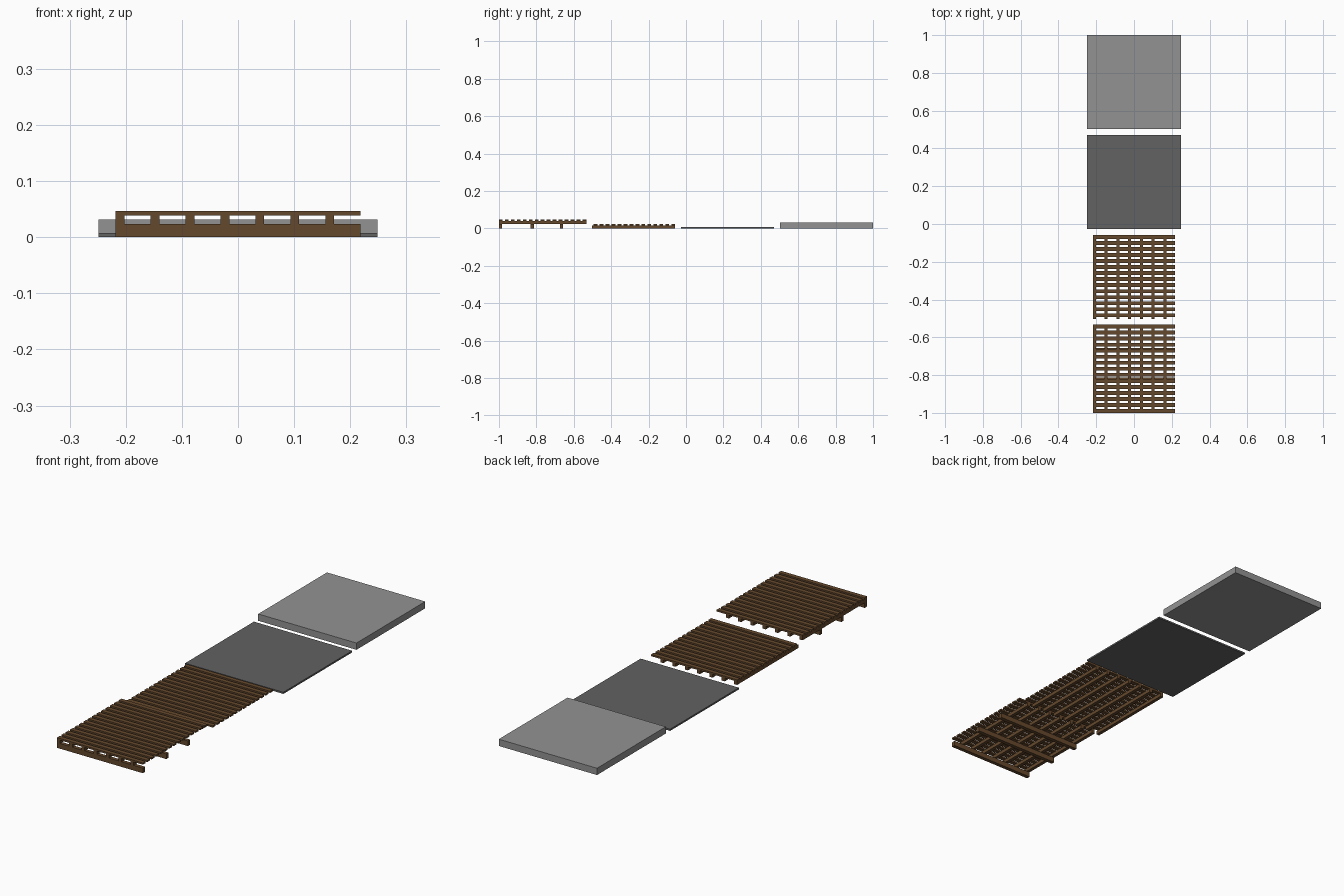
import bpy
import bmesh
from mathutils import Matrix, Vector

cube = bpy.data.objects.get("Cube")
if cube:
    bpy.data.objects.remove(cube, do_unlink=True)

U = 2 / 257               # base module: one board thickness
DECK_X = (-28 * U, 28 * U)
BOARD, PITCH = 2.6 * U, 4.1 * U


def material(name, rgb):
    m = bpy.data.materials.new(name)
    m.use_nodes = True
    color = (*rgb, 1)
    m.diffuse_color = color
    bsdf = m.node_tree.nodes["Principled BSDF"]
    bsdf.inputs["Base Color"].default_value = color
    bsdf.inputs["Roughness"].default_value = 0.8
    return m


wood = material("brown wood", (0.13, 0.066, 0.026))
light_grey = material("light grey", (0.29, 0.29, 0.29))
dark_grey = material("dark grey", (0.122, 0.122, 0.122))


def boxes(name, ranges, mat):
    """One object made of boxes, each given as (x range, y range, z range)."""
    bm = bmesh.new()
    for box in ranges:
        lo, hi = Vector([r[0] for r in box]), Vector([r[1] for r in box])
        bmesh.ops.create_cube(bm, size=1, matrix=Matrix.Translation((lo + hi) / 2)
                              @ Matrix.Diagonal((*(hi - lo), 1)))
    mesh = bpy.data.meshes.new(name)
    bm.to_mesh(mesh)
    bm.free()
    mesh.materials.append(mat)
    obj = bpy.data.objects.new(name, mesh)
    bpy.context.collection.objects.link(obj)
    return obj


def deck(name, joist_y, back_y, count, z):
    """Joists running front to back, with spaced boards laid across them."""
    joist_x = [DECK_X[0] + 8 * U * i for i in range(7)]
    boxes(name + "_joists",
          [((x, x + 2 * U), joist_y, (z, z + 2 * U)) for x in joist_x], wood)
    board_y = [back_y - PITCH * i for i in range(count)]
    boxes(name + "_boards",
          [(DECK_X, (y - BOARD, y), (z + 2 * U, z + 3 * U)) for y in board_y], wood)


# Raised deck at the front, on three cross beams
front_back_y = -1 + 60 * U
deck("raised_deck", (-1, front_back_y), front_back_y, 15, 3 * U)
boxes("raised_deck_beams",
      [(DECK_X, (-1 + s * U, -1 + (s + 2.2) * U), (0, 3 * U)) for s in (0, 21.8, 41.8)], wood)

# Low deck, joists reaching slightly past the front board
low_back_y = -1 + 121 * U
deck("low_deck", (low_back_y - 57 * U, low_back_y), low_back_y, 14, 0)

# Thin and thick square slabs
SLAB_X = (-32 * U, 32 * U)
boxes("thin_slab", [(SLAB_X, (1 - 132 * U, 1 - 68 * U), (0, U))], dark_grey)
boxes("thick_slab", [(SLAB_X, (1 - 64 * U, 1), (0, 4 * U))], light_grey)
